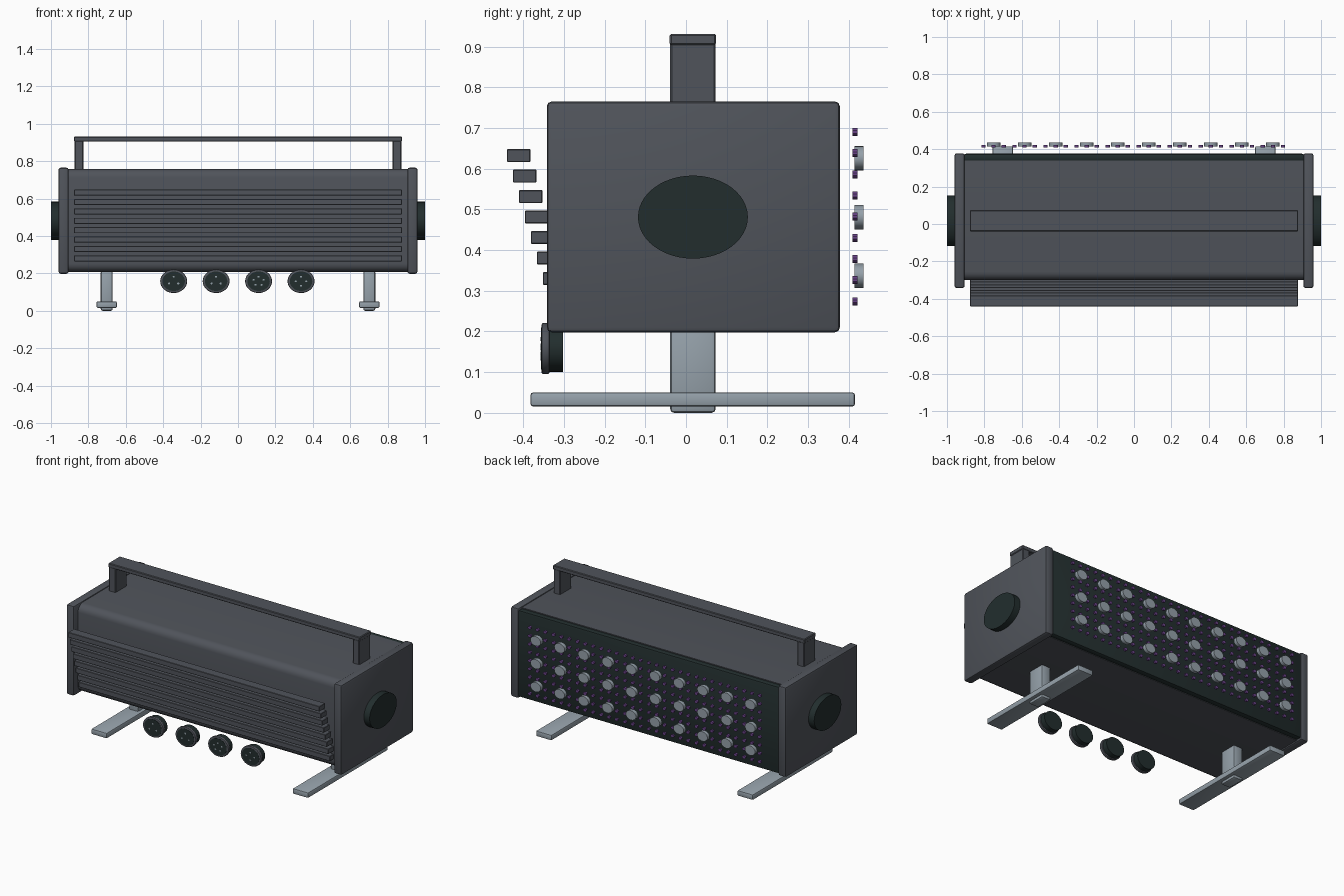
import bpy, bmesh, math
from mathutils import Matrix

if "Cube" in bpy.data.objects:
    bpy.data.objects.remove(bpy.data.objects["Cube"])


def material(name, rgb):
    m = bpy.data.materials.new(name)
    m.diffuse_color = (*rgb, 1)
    m.use_nodes = True
    m.node_tree.nodes["Principled BSDF"].inputs["Base Color"].default_value = m.diffuse_color
    return m


CASE = material("dark grey metal", (0.080, 0.088, 0.104))
STEEL = material("light grey metal", (0.30, 0.355, 0.40))
BLACK = material("green black plastic", (0.016, 0.027, 0.027))
PURPLE = material("purple glass", (0.14, 0.055, 0.24))
ROT = {'X': Matrix.Rotation(math.pi / 2, 4, 'Y'), 'Y': Matrix.Rotation(math.pi / 2, 4, 'X')}


def finish(bm, name, mat):
    bmesh.ops.recalc_face_normals(bm, faces=bm.faces)
    me = bpy.data.meshes.new(name)
    bm.to_mesh(me)
    bm.free()
    ob = bpy.data.objects.new(name, me)
    bpy.context.collection.objects.link(ob)
    me.materials.append(mat)
    return ob


def box(name, mat, x, y, z, bevel=0.0, segments=2):
    """Box from (min, max) ranges with optional rounded edges."""
    bm = bmesh.new()
    bmesh.ops.create_cube(bm, size=1)
    for v in bm.verts:
        for i, (lo, hi) in enumerate((x, y, z)):
            v.co[i] = lo if v.co[i] < 0 else hi
    if bevel:
        bmesh.ops.bevel(bm, geom=bm.edges[:], offset=bevel, segments=segments,
                        profile=0.5, affect='EDGES')
    return finish(bm, name, mat)


def discs(name, mat, axis, centres, radii, depth, sides=32, bevel=0.0):
    """Elliptical discs along X or Y; radii = (horizontal, vertical)."""
    bm = bmesh.new()
    h, v = radii
    scale = Matrix.Diagonal((depth, h, v, 1) if axis == 'X' else (h, depth, v, 1))
    for c in centres:
        bmesh.ops.create_cone(bm, cap_ends=True, segments=sides, radius1=1, radius2=1,
                              depth=1, matrix=Matrix.Translation(c) @ scale @ ROT[axis])
    if bevel:
        rims = [e for e in bm.edges if any(len(f.verts) > 4 for f in e.link_faces)]
        bmesh.ops.bevel(bm, geom=rims, offset=bevel, segments=2, profile=0.5, affect='EDGES')
    return finish(bm, name, mat)


# Main housing: extruded profile with rounded long edges
bm = bmesh.new()
bmesh.ops.create_cube(bm, size=1)
for v in bm.verts:
    v.co = (v.co.x * 1.83, 0.02 + v.co.y * 0.64, 0.4825 + v.co.z * 0.55)
long_edges = [e for e in bm.edges if abs(e.verts[0].co.x - e.verts[1].co.x) > 1
              and e.verts[0].co.y < 0]
bmesh.ops.bevel(bm, geom=long_edges, offset=0.045, segments=5, profile=0.5, affect='EDGES')
finish(bm, "housing", CASE)

# Dark panel carrying the lamps
box("lamp_panel", BLACK, (-0.91, 0.91), (0.335, 0.376), (0.208, 0.755), 0.012)

# Sides: end plates, knobs, handle posts, legs and feet
for s, side in ((-1, "left"), (1, "right")):
    def span(a, b):
        return tuple(sorted((s * a, s * b)))
    box(side + "_end_plate", CASE, span(0.905, 0.96), (-0.342, 0.378), (0.198, 0.765), 0.012)
    discs(side + "_knob", BLACK, 'X', [(s * 0.975, 0.017, 0.481)], (0.135, 0.102), 0.05, 48)
    box(side + "_handle_post", CASE, span(0.827, 0.873), (-0.039, 0.073), (0.745, 0.91), 0.004, 1)
    box(side + "_leg", STEEL, span(0.67, 0.734), (-0.039, 0.073), (0.0, 0.215), 0.01)
    box(side + "_foot", STEEL, span(0.648, 0.756), (-0.382, 0.415), (0.016, 0.05), 0.006)

# Handle bar
box("handle_bar", CASE, (-0.877, 0.877), (-0.04, 0.074), (0.904, 0.931), 0.004, 1)

# Stepped grille slats, sloping back toward the bottom
for i in range(8):
    y, z = -0.411 + 0.0147 * i, 0.632 - 0.0503 * i
    box(f"grille_slat_{i + 1}", CASE, (-0.876, 0.876), (y - 0.029, y + 0.029),
        (z - 0.016, z + 0.016), 0.002, 1)

# Round sockets beneath the front edge
xs = [-0.344 + 0.227 * i for i in range(4)]
SZ = 0.158
discs("socket_barrels", BLACK, 'Y', [(x, -0.32, SZ) for x in xs], (0.064, 0.057), 0.036)
discs("socket_rims", CASE, 'Y', [(x, -0.345, SZ) for x in xs], (0.072, 0.063), 0.02, 32, 0.005)
discs("socket_faces", BLACK, 'Y', [(x, -0.354, SZ) for x in xs], (0.06, 0.052), 0.005)
pins = []
for x, n in zip(xs, (3, 3, 5, 4)):
    for k in range(n):
        a = math.pi / 2 + 2 * math.pi * k / n
        pins.append((x + 0.028 * math.cos(a), -0.356, SZ + 0.024 * math.sin(a)))
discs("socket_pins", STEEL, 'Y', pins, (0.006, 0.005), 0.004, 10)

# Lamp array: each large lamp is ringed by eight small ones
large, small = [], []
for col in range(10):
    for row in (-1, 0, 1):
        cx = -0.004 + (col - 4.5) * 0.166
        large.append((cx, 0.425, 0.481 + row * 0.1445))
        for dx in (-1, 0, 1):
            for dz in (-1, 0, 1):
                if dx or dz:
                    small.append((cx + dx * 0.054, 0.4155, 0.482 + row * 0.156 + dz * 0.052))
discs("large_lamps", STEEL, 'Y', large, (0.036, 0.03), 0.023, 20)
discs("small_lamps", PURPLE, 'Y', small, (0.012, 0.01), 0.012, 10)

# Smooth rounded surfaces, keep hard edges
for ob in bpy.context.collection.objects:
    ob.select_set(True)
    bpy.context.view_layer.objects.active = ob
bpy.ops.object.shade_smooth_by_angle(angle=math.radians(35))
